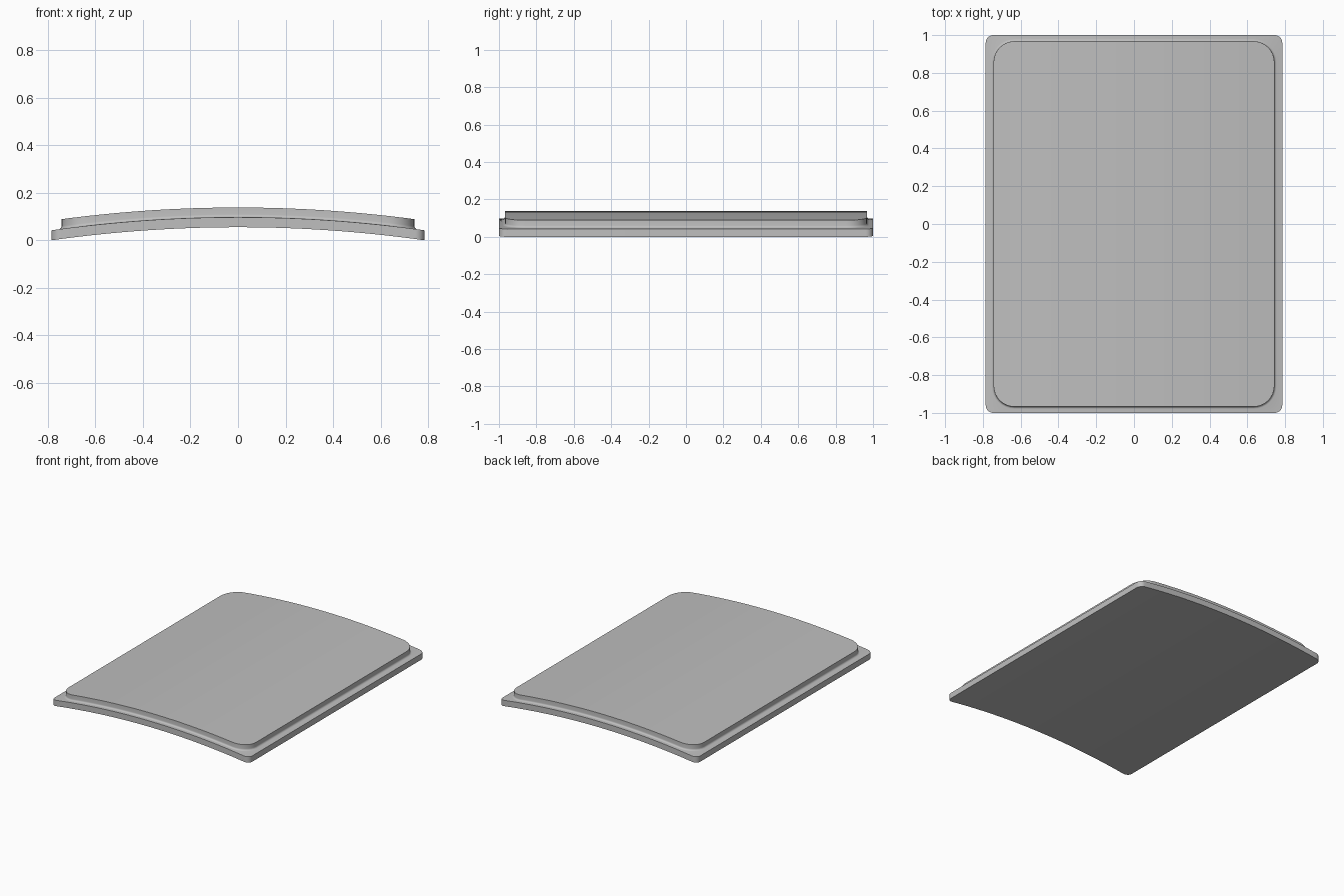
import bpy, bmesh, math

cube = bpy.data.objects.get("Cube")
if cube:
    bpy.data.objects.remove(cube, do_unlink=True)

HALF_W, RISE = 0.785, 0.055
BEND = (HALF_W ** 2 + RISE ** 2) / (2 * RISE)   # radius of the cylindrical bend
ARC, SPAN = 8, 28                               # corner and width segments


def sag(x):
    return RISE - BEND + math.sqrt(BEND ** 2 - x ** 2)


def half_outline(w, h, r):
    """Back half of a rounded rectangle, from left to right."""
    arc = [(w - r + r * math.cos(a), h - r + r * math.sin(a))
           for a in (math.pi / 2 * i / ARC for i in range(ARC + 1))]
    flat = w - r
    mid = [(-flat + 2 * flat * i / SPAN, h) for i in range(1, SPAN)]
    return [(-x, y) for x, y in arc] + mid + arc[::-1]


def add_ring(bm, w, h, r, dz):
    back = [bm.verts.new((x, y, sag(x) + dz)) for x, y in half_outline(w, h, r)]
    front = [bm.verts.new((v.co.x, -v.co.y, v.co.z)) for v in back]
    return back, front


def cap(bm, ring):
    back, front = ring
    for i in range(len(back) - 1):
        bm.faces.new((back[i], back[i + 1], front[i + 1], front[i]))


def bridge(bm, low, high):
    a, b = low[0] + low[1][::-1], high[0] + high[1][::-1]
    for i in range(len(a)):
        j = (i + 1) % len(a)
        bm.faces.new((a[i], a[j], b[j], b[i]))


# Base slab, then a small cove up to the raised panel
ledge, cove = 0.042, 0.012
profile = [(HALF_W, 1.0, 0.04, 0.0), (HALF_W, 1.0, 0.04, ledge)]
for i in range(6):
    a = math.pi / 2 * i / 5
    out = cove * (1 - math.sin(a))
    profile.append((0.743 + out, 0.967 + out, 0.11 + out,
                    ledge + cove * (1 - math.cos(a))))
profile.append((0.743, 0.967, 0.11, 0.083))

bm = bmesh.new()
rings = [add_ring(bm, *p) for p in profile]
for low, high in zip(rings, rings[1:]):
    bridge(bm, low, high)
cap(bm, rings[0])
cap(bm, rings[-1])
bmesh.ops.recalc_face_normals(bm, faces=bm.faces)
mesh = bpy.data.meshes.new("curved_panel")
bm.to_mesh(mesh)
bm.free()

# Plain grey finish
grey = bpy.data.materials.new("grey")
grey.use_nodes = True
color = (0.52, 0.52, 0.52, 1)
grey.diffuse_color = color
grey.node_tree.nodes["Principled BSDF"].inputs["Base Color"].default_value = color
mesh.materials.append(grey)

panel = bpy.data.objects.new("curved_panel", mesh)
bpy.context.collection.objects.link(panel)
bpy.ops.object.select_all(action='DESELECT')
panel.select_set(True)
bpy.context.view_layer.objects.active = panel
bpy.ops.object.shade_smooth_by_angle(angle=math.radians(30))
